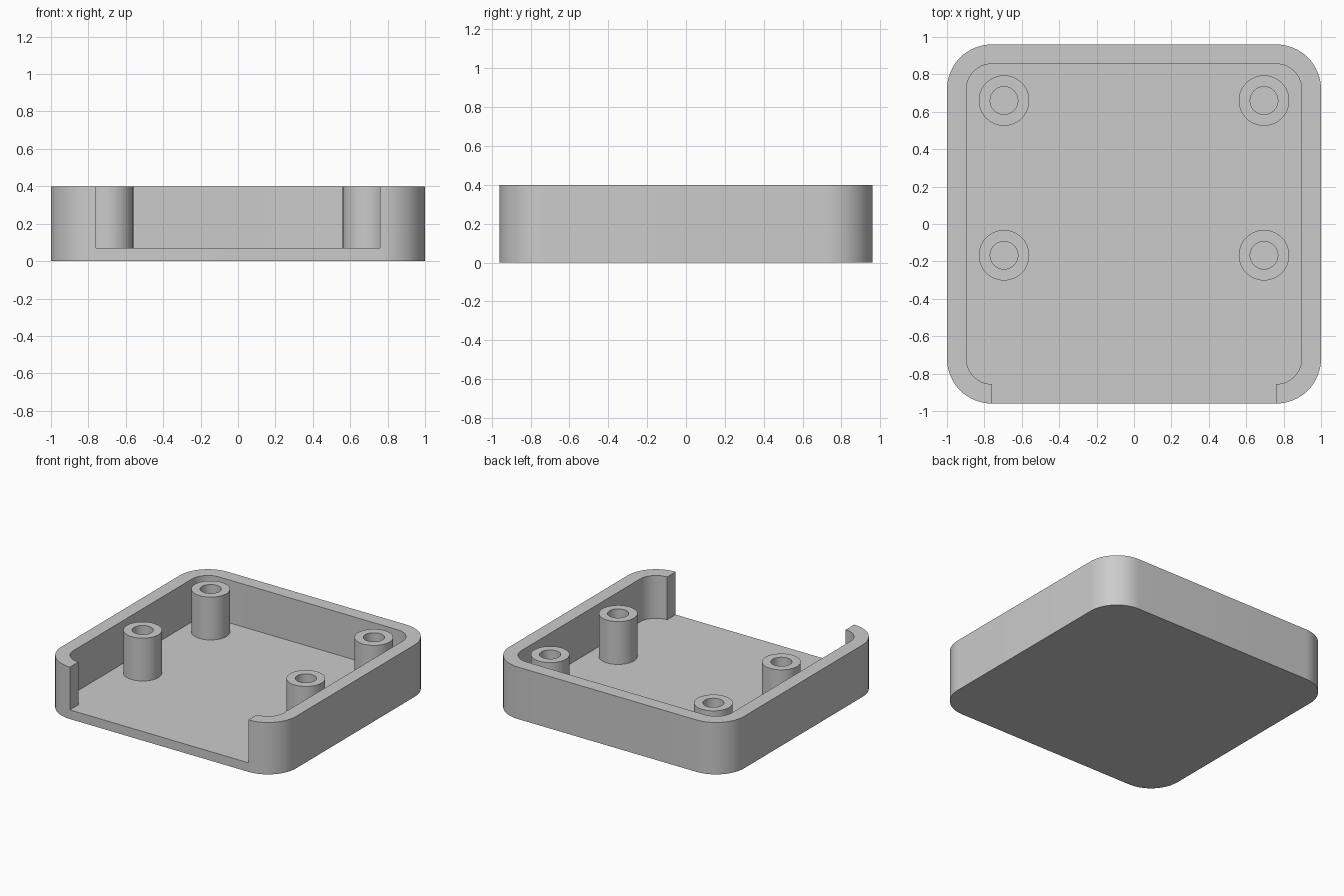
import bpy, bmesh
from math import cos, sin, pi, radians
from mathutils import Vector

if "Cube" in bpy.data.objects:
    bpy.data.objects.remove(bpy.data.objects["Cube"])

HALF_X, HALF_Y, HEIGHT = 1.0, 0.96, 0.4
WALL, FLOOR, RADIUS = 0.104, 0.07, 0.24
POST_R, BORE_R = 0.135, 0.074

grey = bpy.data.materials.new("light grey plastic")
grey.use_nodes = True
grey.diffuse_color = (0.6, 0.6, 0.6, 1)
grey.node_tree.nodes["Principled BSDF"].inputs["Base Color"].default_value = (0.6, 0.6, 0.6, 1)


def arc(cx, cy, r, start, steps=16):
    """Quarter circle, counter-clockwise from the start angle."""
    angles = [start + pi / 2 * i / steps for i in range(steps + 1)]
    return [(cx + r * cos(a), cy + r * sin(a)) for a in angles]


def rounded_rect(hx, hy, r):
    """Starts with the front right-hand corner, ends with the front left-hand one."""
    corners = [(1, -1), (1, 1), (-1, 1), (-1, -1)]
    return [p for i, (sx, sy) in enumerate(corners)
            for p in arc(sx * (hx - r), sy * (hy - r), r, (i - 1) * pi / 2)]


def add_object(name, bm):
    bmesh.ops.recalc_face_normals(bm, faces=bm.faces)
    mesh = bpy.data.meshes.new(name)
    bm.to_mesh(mesh)
    bm.free()
    mesh.materials.append(grey)
    obj = bpy.data.objects.new(name, mesh)
    bpy.context.collection.objects.link(obj)
    return obj


def prism(name, outline, z0, z1):
    bm = bmesh.new()
    face = bm.faces.new([bm.verts.new((x, y, z0)) for x, y in outline])
    top = bmesh.ops.extrude_face_region(bm, geom=[face])["geom"]
    bmesh.ops.translate(bm, vec=Vector((0, 0, z1 - z0)),
                        verts=[v for v in top if isinstance(v, bmesh.types.BMVert)])
    return add_object(name, bm)


def smooth(obj):
    bpy.ops.object.select_all(action='DESELECT')
    obj.select_set(True)
    bpy.context.view_layer.objects.active = obj
    bpy.ops.object.shade_smooth_by_angle(angle=radians(30))


# Tray: rounded block, hollowed by a cavity that runs out through the front wall
tray = prism("tray", rounded_rect(HALF_X, HALF_Y, RADIUS), 0, HEIGHT)
slot_x = HALF_X - RADIUS
cavity = rounded_rect(HALF_X - WALL, HALF_Y - WALL, RADIUS - WALL)
cavity += [(-slot_x, -HALF_Y - 0.1), (slot_x, -HALF_Y - 0.1)]
cutter = prism("cavity_cutter", cavity, FLOOR, HEIGHT + 0.1)
cutter.hide_render = True
cut = tray.modifiers.new("cavity", 'BOOLEAN')
cut.operation = 'DIFFERENCE'
cut.solver = 'EXACT'
cut.object = cutter
bpy.context.view_layer.objects.active = tray
bpy.ops.object.modifier_apply(modifier=cut.name)
bpy.data.objects.remove(cutter)
smooth(tray)


# Screw posts: open tubes standing on the floor
def screw_post(name, x, y, sides=48):
    bm = bmesh.new()
    profile = [(POST_R, FLOOR), (POST_R, HEIGHT), (BORE_R, HEIGHT), (BORE_R, FLOOR)]
    rings = [[bm.verts.new((r * cos(2 * pi * i / sides), r * sin(2 * pi * i / sides), z))
              for i in range(sides)] for r, z in profile]
    for a, b in zip(rings, rings[1:]):
        for i in range(sides):
            j = (i + 1) % sides
            bm.faces.new((a[i], a[j], b[j], b[i]))
    # open at the foot, so wind the normals from the rim, which must face up
    obj = add_object(name, bm)
    if max(obj.data.polygons, key=lambda p: p.center.z).normal.z < 0:
        obj.data.flip_normals()
    obj.location = (x, y, 0)
    smooth(obj)


for row, y in (("back", 0.66), ("middle", -0.167)):
    for side, x in (("left", 0.695), ("right", -0.695)):
        screw_post(f"{row}_{side}_screw_post", x, y)
